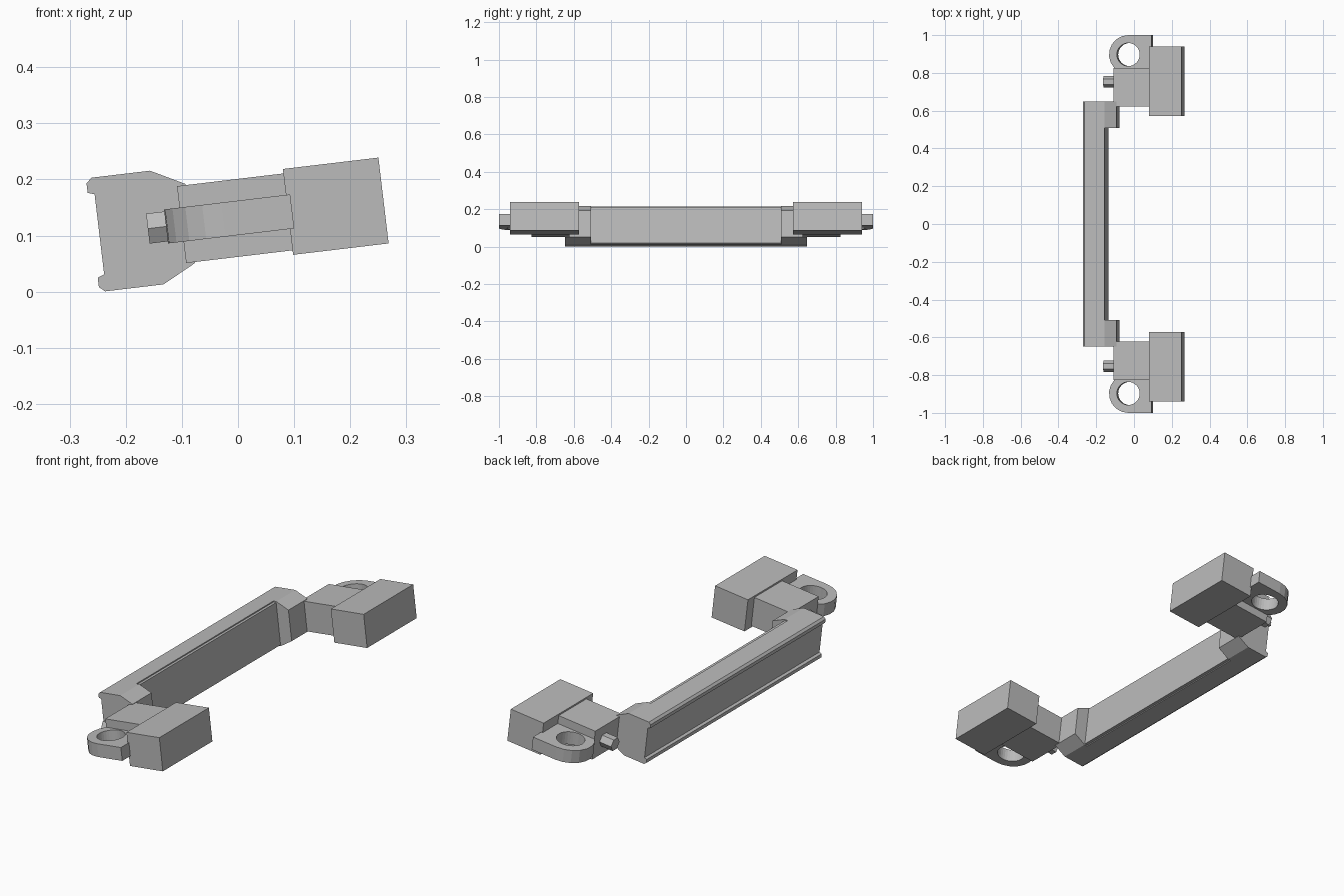
import bpy, bmesh
from math import sin, cos, radians
from mathutils import Matrix, Vector

cube = bpy.data.objects.get("Cube")
if cube:
    bpy.data.objects.remove(cube)

grey = bpy.data.materials.new("plain_grey")
grey.use_nodes = True
colour = (0.5, 0.5, 0.5, 1)
grey.diffuse_color = colour
grey.node_tree.nodes["Principled BSDF"].inputs["Base Color"].default_value = colour

# The whole assembly leans about the y axis
LEAN = Matrix.Translation((0, 0, -0.002)) @ Matrix.Rotation(radians(-6.8), 4, 'Y')
MID = 0.1325  # centre height of every part before leaning


def finish(bm, name, side=1):
    """Lean the part, flip it to its side and make the object."""
    bm.transform(LEAN @ Matrix.Diagonal((1, side, 1, 1)))
    bmesh.ops.recalc_face_normals(bm, faces=bm.faces)
    mesh = bpy.data.meshes.new(name)
    bm.to_mesh(mesh)
    bm.free()
    mesh.materials.append(grey)
    obj = bpy.data.objects.new(name, mesh)
    bpy.context.collection.objects.link(obj)


def prism(name, loops, direction, side=1):
    """Fill closed loops (inner ones become holes) and extrude them."""
    bm = bmesh.new()
    edges = []
    for loop in loops:
        vs = [bm.verts.new(p) for p in loop]
        edges += [bm.edges.new((a, b)) for a, b in zip(vs, vs[1:] + vs[:1])]
    if len(loops) == 1:
        bm.faces.new(vs)
    else:
        bmesh.ops.triangle_fill(bm, edges=edges, use_beauty=True)
    out = bmesh.ops.extrude_face_region(bm, geom=bm.faces[:], use_keep_orig=True)
    moved = [v for v in out["geom"] if isinstance(v, bmesh.types.BMVert)]
    bmesh.ops.translate(bm, verts=moved, vec=Vector(direction))
    finish(bm, name, side)


def box(name, x0, x1, y0, y1, half, side):
    prism(name, [[(x0, y0, MID - half), (x1, y0, MID - half),
                  (x1, y1, MID - half), (x0, y1, MID - half)]],
          (0, 0, 2 * half), side)


def arc(cx, cy, r, start, end, steps):
    angles = [radians(start + (end - start) * i / steps) for i in range(steps + 1)]
    return [(cx + r * cos(a), cy + r * sin(a)) for a in angles]


def section(upper, y):
    """Mirror the upper half of a profile about the centre height."""
    pts = upper + [(x, -h) for x, h in reversed(upper)]
    return [(x, y, MID + h) for x, h in pts]


# Lipped back edge shared by the bar and its end caps
lip = [(-0.233, 0.072), (-0.245, 0.076), (-0.245, 0.093), (-0.235, 0.102)]

# Long bar with a small step along its front corners
bar = lip + [(-0.145, 0.102), (-0.145, 0.097), (-0.131, 0.097)]
prism("long_bar", [section(bar, -0.51)], (0, 1.02, 0))

for label, side in (("front", -1), ("back", 1)):
    # Tapered cap on the end of the bar
    cap = lip + [(-0.13, 0.102), (-0.07, 0.071)]
    prism(label + "_end_cap", [section(cap, 0.507)], (0, 0.141, 0), side)

    # Stepped mounting blocks
    box(label + "_inner_block", -0.0855, 0.106, 0.622, 0.827, 0.069, side)
    box(label + "_outer_block", 0.1055, 0.277, 0.573, 0.94, 0.077, side)

    # Rounded lug with a bolt hole
    bottom = MID - 0.0305
    rim = [(0.113, 0.82), (0.113, 1.0)] + arc(-0.011, 0.897, 0.103, 90, 225, 7)
    hole = arc(-0.011, 0.897, 0.061, 0, 360, 32)[:-1]
    prism(label + "_lug", [[(x, y, bottom) for x, y in pts] for pts in (rim, hole)],
          (0, 0, 0.061), side)

    # Six-sided peg
    peg = arc(0.753, MID, 0.031, 0, 360, 6)[:-1]
    prism(label + "_peg", [[(-0.146, y, z) for y, z in peg]], (0.07, 0, 0), side)
